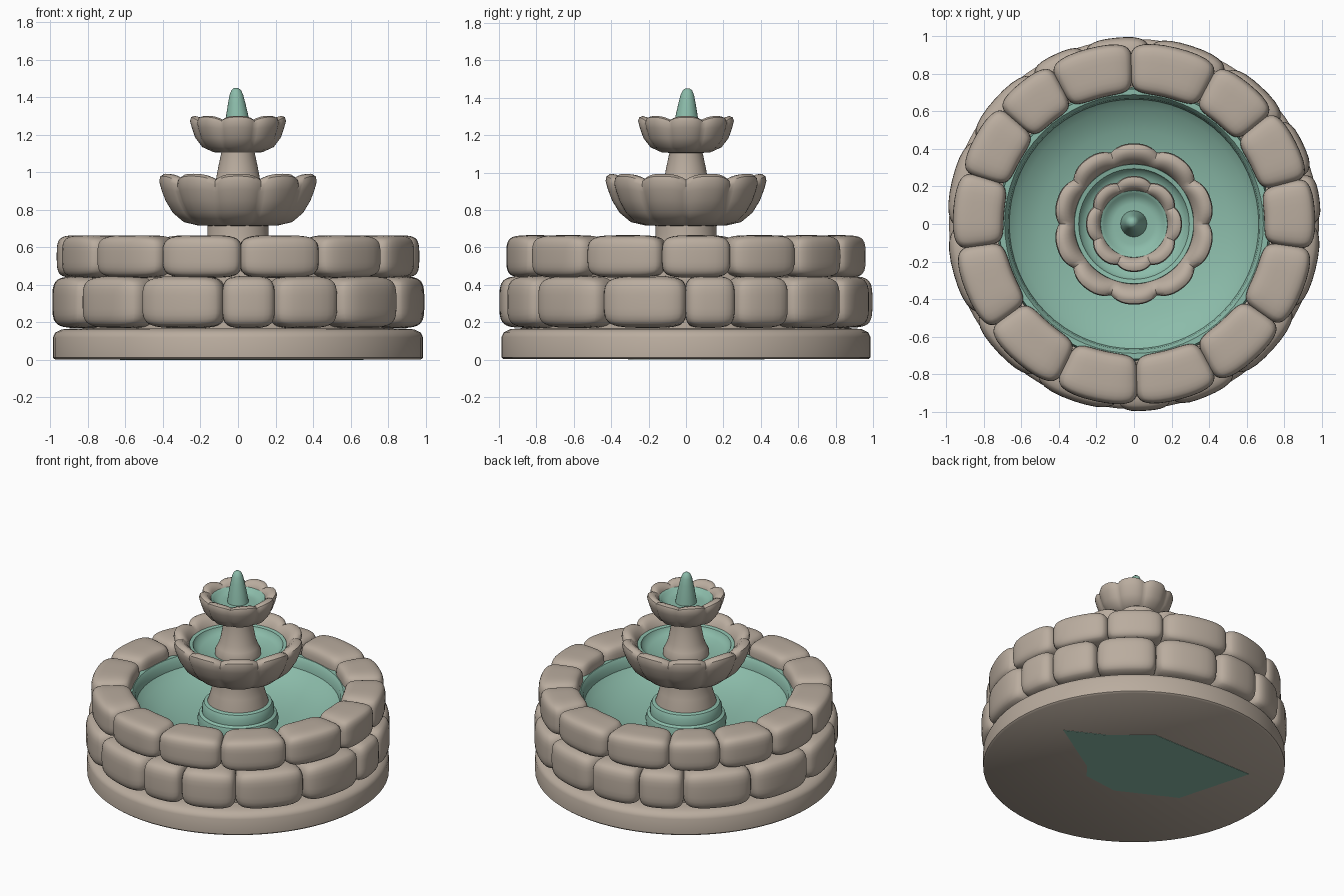
import bpy, bmesh
from math import sin, cos, pi, radians

if "Cube" in bpy.data.objects:
    bpy.data.objects.remove(bpy.data.objects["Cube"], do_unlink=True)


def make_material(name, rgb):
    m = bpy.data.materials.new(name)
    m.use_nodes = True
    m.diffuse_color = (*rgb, 1)
    m.node_tree.nodes["Principled BSDF"].inputs["Base Color"].default_value = (*rgb, 1)
    return m


STONE = make_material("warm grey stone", (0.49, 0.415, 0.345))
WATER = make_material("teal water", (0.26, 0.50, 0.40))


def finish(name, bm, mat, angle=40):
    bmesh.ops.recalc_face_normals(bm, faces=bm.faces)
    mesh = bpy.data.meshes.new(name)
    bm.to_mesh(mesh)
    bm.free()
    mesh.materials.append(mat)
    ob = bpy.data.objects.new(name, mesh)
    bpy.context.collection.objects.link(ob)
    bpy.ops.object.select_all(action='DESELECT')
    ob.select_set(True)
    bpy.context.view_layer.objects.active = ob
    bpy.ops.object.shade_smooth_by_angle(angle=radians(angle))


def lathe(name, profile, mat, lobes=0, depth=0.0, dip=0.0, steps=64, lean=(0, 0), angle=40):
    """Revolve (radius, height) points, capped at both ends; lobes scallop the wider part."""
    bm = bmesh.new()
    widest = max(r for r, z in profile)
    z0, z1 = profile[0][1], max(z for r, z in profile)
    rings = []
    for r, z in profile:
        t = (z - z0) / (z1 - z0)
        ring = []
        for i in range(steps):
            a = 2 * pi * i / steps
            groove = (1 - abs(cos(lobes * (a - pi / 2) / 2))) ** 1.5 if lobes else 0
            rr = r * (1 - depth * groove * r / widest)
            zz = z - dip * groove * t * t
            ring.append(bm.verts.new((rr * cos(a) + lean[0] * t, rr * sin(a) + lean[1] * t, zz)))
        rings.append(ring)
    for a, b in zip(rings, rings[1:]):
        for i in range(steps):
            j = (i + 1) % steps
            bm.faces.new((a[i], a[j], b[j], b[i]))
    bm.faces.new(rings[0])
    bm.faces.new(rings[-1])
    finish(name, bm, mat, angle)


def stone_block(name, a0, a1, r0, r1, z0, z1, power=4.3):
    """A pillow-shaped block bent around the ring between two angles."""
    bm = bmesh.new()
    bmesh.ops.create_cube(bm, size=2)
    bmesh.ops.subdivide_edges(bm, edges=bm.edges[:], cuts=11, use_grid_fill=True)
    for v in bm.verts:
        # concentrate rows near the rounded corners
        p = [sin(c * pi / 2) for c in v.co]
        n = sum(abs(c) ** power for c in p) ** (1 / power)
        x, y, z = (c / n for c in p)
        a = radians((a0 + a1) / 2 + x * (a1 - a0) / 2)
        r = (r0 + r1) / 2 + y * (r1 - r0) / 2
        v.co = (r * cos(a), r * sin(a), (z0 + z1) / 2 + z * (z1 - z0) / 2)
    finish(name, bm, STONE, 60)


def stone_ring(name, edges, r0, r1, z0, z1):
    for i, (a, b) in enumerate(zip(edges, edges[1:] + [edges[0] + 360])):
        stone_block(f"{name}_{i + 1}", a - 0.4, b + 0.4, r0, r1, z0, z1)


# Plinth and the hollow wall core behind the blocks
lathe("plinth", [(0.975, 0.002), (0.987, 0.012), (0.987, 0.12), (0.975, 0.145),
                 (0.94, 0.163), (0.88, 0.168)], STONE, steps=72)
lathe("wall_core", [(0.83, 0.15), (0.83, 0.54), (0.74, 0.55), (0.74, 0.2)], STONE)

# Two courses of uneven blocks
lower = [-56, -28, 0, 16, 35, 59, 85, 106, 124, 152, 181, 210, 237, 265, 282]
stone_ring("lower_block", lower, 0.66, 0.998, 0.17, 0.447)
upper = [-89, -62, -35, -8, 15, 39, 62, 91, 118, 139, 163, 188, 216, 244]
stone_ring("upper_block", upper, 0.695, 0.967, 0.438, 0.665)

# Bowl-shaped basin water with a raised lip, and the stepped skirt round the pedestal
lathe("basin_water", [(0.26, 0.34), (0.73, 0.46), (0.72, 0.575), (0.69, 0.575), (0.672, 0.55),
                      (0.665, 0.5), (0.62, 0.46), (0.5, 0.41), (0.38, 0.38), (0.26, 0.365)], WATER)
lathe("pedestal_skirt", [(0.26, 0.35), (0.265, 0.40), (0.255, 0.435), (0.235, 0.445),
                         (0.235, 0.49), (0.222, 0.515), (0.19, 0.525)], WATER, steps=48)

# Pedestal and middle bowl
lathe("pedestal", [(0.205, 0.4), (0.2, 0.52), (0.175, 0.6), (0.163, 0.67), (0.163, 0.74)],
      STONE, steps=48)
lathe("middle_bowl", [(0.15, 0.715), (0.22, 0.718), (0.295, 0.735), (0.355, 0.785), (0.395, 0.85),
                      (0.418, 0.91), (0.43, 0.955), (0.425, 0.98), (0.405, 0.993),
                      (0.375, 0.99), (0.345, 0.965), (0.325, 0.93), (0.31, 0.88), (0.14, 0.83)],
      STONE, lobes=10, depth=0.07, dip=0.03, steps=120)
lathe("middle_water", [(0.14, 0.84), (0.3, 0.86), (0.322, 0.90), (0.318, 0.93), (0.295, 0.925),
                       (0.285, 0.90), (0.25, 0.88), (0.14, 0.86)], WATER)

# Upper post and top bowl
lathe("upper_post", [(0.15, 0.84), (0.152, 0.885), (0.135, 0.92), (0.118, 0.96),
                     (0.105, 1.03), (0.088, 1.11), (0.09, 1.14)], STONE, steps=40)
lathe("top_bowl", [(0.08, 1.105), (0.13, 1.108), (0.19, 1.135), (0.228, 1.185), (0.247, 1.24),
                   (0.256, 1.275), (0.25, 1.295), (0.232, 1.302), (0.205, 1.295),
                   (0.185, 1.27), (0.17, 1.23), (0.07, 1.2)],
      STONE, lobes=8, depth=0.08, dip=0.02, steps=96)
lathe("top_water", [(0.06, 1.205), (0.165, 1.22), (0.18, 1.235), (0.178, 1.262), (0.162, 1.255),
                    (0.15, 1.24), (0.11, 1.23), (0.06, 1.235)], WATER, steps=48)

# Leaning water jet
lathe("water_jet", [(0.075, 1.2), (0.068, 1.25), (0.058, 1.31), (0.046, 1.37), (0.036, 1.415),
                    (0.026, 1.438), (0.012, 1.45)], WATER, steps=24, lean=(-0.01, 0.008), angle=60)

# Water patch showing under the plinth
bm = bmesh.new()
outline = [(0.67, 0.08), (0.42, 0.21), (0.16, 0.42), (-0.63, 0.42),
           (-0.48, -0.11), (-0.09, -0.31), (0.17, -0.28), (0.25, -0.18)]
patch = bm.faces.new([bm.verts.new((x, y, 0)) for x, y in outline])
top = bmesh.ops.extrude_face_region(bm, geom=[patch])["geom"]
for v in top:
    if isinstance(v, bmesh.types.BMVert):
        v.co.z = 0.004
finish("underside_patch", bm, WATER)
